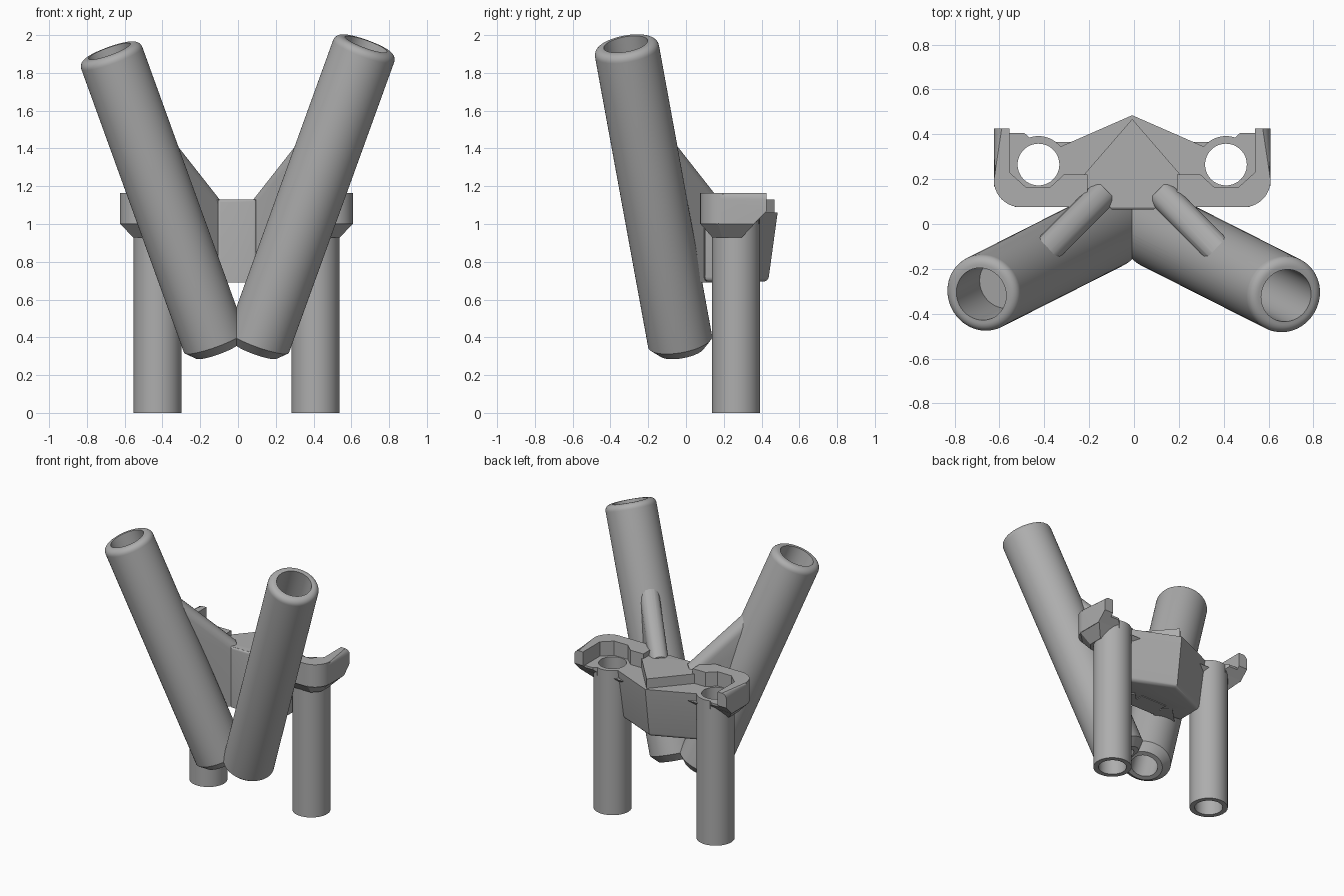
import bpy, bmesh, math
from mathutils import Vector, Matrix

old = bpy.data.objects.get("Cube")
if old:
    bpy.data.objects.remove(old, do_unlink=True)

MID = -0.008                      # symmetry plane
AXIS = Vector((0.362, -0.183, 1))  # lean of the angled tubes

grey = bpy.data.materials.new("plain grey")
grey.use_nodes = True
COLOUR = (0.42, 0.42, 0.42, 1)
grey.diffuse_color = COLOUR
grey.node_tree.nodes["Principled BSDF"].inputs["Base Color"].default_value = COLOUR


def finish(name, bm, matrix=Matrix()):
    bm.transform(Matrix.Translation((MID, 0, 0)) @ matrix)
    bmesh.ops.recalc_face_normals(bm, faces=bm.faces)
    mesh = bpy.data.meshes.new(name)
    bm.to_mesh(mesh)
    bm.free()
    mesh.materials.append(grey)
    obj = bpy.data.objects.new(name, mesh)
    bpy.context.collection.objects.link(obj)
    return obj


def loft(name, low, high, z0, z1, matrix=Matrix(), soften=None, width=0.03):
    """Solid between two matching outlines; soften picks edges to round."""
    bm = bmesh.new()
    a = [bm.verts.new((x, y, z0)) for x, y in low]
    b = [bm.verts.new((x, y, z1)) for x, y in high]
    bm.faces.new(a)
    bm.faces.new(b)
    for i in range(len(a)):
        j = (i + 1) % len(a)
        bm.faces.new((a[i], a[j], b[j], b[i]))
    if soften:
        edges = [e for e in bm.edges if soften(*[v.co for v in e.verts])]
        bmesh.ops.bevel(bm, geom=edges, offset=width, segments=4,
                        profile=0.5, affect='EDGES')
    return finish(name, bm, matrix)


def prism(name, pts, z0, z1, **kw):
    return loft(name, pts, pts, z0, z1, **kw)


def lathe(name, profile, matrix=Matrix(), steps=64):
    """Solid of revolution with flat ends from (radius, height) pairs."""
    bm = bmesh.new()
    rings = []
    for r, z in profile:
        rings.append([bm.verts.new((r * math.cos(t), r * math.sin(t), z))
                      for t in (2 * math.pi * i / steps for i in range(steps))])
    bm.faces.new(rings[0])
    bm.faces.new(rings[-1])
    for p, q in zip(rings, rings[1:]):
        for i in range(steps):
            j = (i + 1) % steps
            bm.faces.new((p[i], p[j], q[j], q[i]))
    return finish(name, bm, matrix)


def select(obj):
    bpy.ops.object.select_all(action='DESELECT')
    obj.select_set(True)
    bpy.context.view_layer.objects.active = obj


def cut(obj, cutters):
    select(obj)
    for c in cutters:
        mod = obj.modifiers.new("cut", 'BOOLEAN')
        mod.operation = 'DIFFERENCE'
        mod.solver = 'EXACT'
        mod.object = c
        bpy.ops.object.modifier_apply(modifier=mod.name)


def both(pts):
    """Close a right-hand half outline with its mirror image."""
    return pts + [(-x, y) for x, y in reversed(pts) if abs(x) > 1e-6]


parts, lean_bores, post_bores, bar_cuts = [], [], [], []

# Angled tubes, their bores and the webs that brace them
webs, tubes = [], []
for s, side, length, depth in ((1, "left", 1.75, 1.5), (-1, "right", 1.71, 0.31)):
    lean = Vector((s * AXIS.x, AXIS.y, AXIS.z))
    foot = Vector((s * 0.342, -0.145, 1)) - 0.67 * lean
    place = Matrix.Translation(foot) @ lean.to_track_quat('Z', 'Y').to_matrix().to_4x4()
    R, f = 0.172, 0.04
    rim = [(R - f + f * math.cos(t), length - f + f * math.sin(t))
           for t in (math.pi / 2 * i / 6 for i in range(7))]
    tubes.append(lathe(side + "_angled_tube", [(0.122, 0), (R, 0.05)] + rim, place))
    for r, z0, z1 in ((0.118, length - depth, length + 0.1), (0.09, -0.1, 0.3)):
        lean_bores.append(lathe("bore", [(r, z0), (r, z1)], place))

    # web profile is drawn along a diagonal upright plane
    along = Vector((s, -1, 0)).normalized()
    up = Vector((0, 0, 1))
    basis = Matrix((along, up, along.cross(up))).transposed().to_4x4()
    plane = Matrix.Translation((s * 0.115, 0.15, 0)) @ basis
    webs.append(prism(side + "_web",
                      [(0, 0.69), (0, 1.14), (0.5, 1.59), (0.45, 1.3), (0.3, 0.69)],
                      -0.065, 0.065, matrix=plane, width=0.055,
                      soften=lambda a, b: min(a.y, b.y) > 1.1 and abs(a.z - b.z) < 0.01
                      and min(a.x, b.x) < 0.1 and max(a.x, b.x) > 0.4))
for obj in tubes + webs:
    cut(obj, lean_bores)
parts += tubes + webs

# Upright posts
posts = []
for s, side in ((1, "left"), (-1, "right")):
    place = Matrix.Translation((s * 0.418, 0.265, 0))
    posts.append(lathe(side + "_post", [(0.127, 0), (0.127, 1.06)], place))
    post_bores.append(lathe("bore", [(0.093, -0.1), (0.093, 1.4)], place))

# Cross bar with rounded corners and turned-back arms
corner = [(0.497 + 0.12 * math.cos(t), 0.195 - 0.12 * math.sin(t))
          for t in (math.pi / 2 * i / 10 for i in range(11))]
half = [(0, 0.33), (0.3, 0.33), (0.43, 0.36), (0.48, 0.405), (0.547, 0.405),
        (0.547, 0.425), (0.617, 0.425)] + corner
bar = prism("cross_bar", both(half), 1.0, 1.165, width=0.035,
            soften=lambda a, b: min(a.z, b.z) > 1.1 and min(a.y, b.y) < 0.2
            or (min(a.z, b.z) > 1.1 and min(abs(a.x), abs(b.x)) > 0.61))

# Pockets around the posts, lowered middle and sloped arm ends
for s in (1, -1):
    pocket = [(0.1, 0.22), (0.305, 0.22), (0.365, 0.165), (0.475, 0.165),
              (0.547, 0.23), (0.547, 0.6), (0.1, 0.6)]
    bar_cuts.append(prism("pocket", [(s * x, y) for x, y in pocket], 1.06, 1.4))
    upright = Matrix(((0, 0, 1, 0), (1, 0, 0, 0), (0, 1, 0, 0), (0, 0, 0, 1)))
    lo, hi = sorted((s * 0.46, s * 0.8))
    bar_cuts.append(prism("slope", [(0.36, 1.0), (0.46, 1.1), (0.46, 0.8), (0.36, 0.8)],
                          lo, hi, matrix=upright))
bar_cuts.append(prism("dip", [(-0.2, -0.2), (0.2, -0.2), (0.2, 0.7), (-0.2, 0.7)], 1.13, 1.4))
cut(bar, bar_cuts + post_bores)
parts.append(bar)

# Tapered collars under the bar ends
collars = []
for s, side in ((1, "left"), (-1, "right")):
    low = [(0.3, 0.14), (0.5, 0.14), (0.547, 0.19), (0.547, 0.295), (0.3, 0.295)]
    high = [(0.26, 0.075), (0.52, 0.075), (0.617, 0.17), (0.617, 0.365), (0.26, 0.365)]
    collars.append(loft(side + "_collar", [(s * x, y) for x, y in low],
                        [(s * x, y) for x, y in high], 0.928, 1.003))

# Central block, pointed at the back and tapering downwards
low = both([(0, 0.435), (0.31, 0.3), (0.31, 0.1), (0.1, 0.08)])
high = both([(0, 0.485), (0.32, 0.345), (0.32, 0.1), (0.1, 0.08)])
block = loft("central_block", low, high, 0.695, 1.06, width=0.025,
             soften=lambda a, b: max(a.z, b.z) < 0.8)
for obj in posts + collars + [block]:
    cut(obj, post_bores)
    parts.append(obj)

# Raised arrow on the block and the front plate
parts.append(prism("raised_arrow",
                   both([(0, 0.468), (0.215, 0.22), (0.2, 0.09)]), 1.0, 1.13))
parts.append(prism("front_plate",
                   [(-0.1, 0.064), (0.105, 0.064), (0.105, 0.2), (-0.1, 0.2)],
                   0.69, 1.13, width=0.015,
                   soften=lambda a, b: a.y < 0.1 and b.y < 0.1 and max(a.z, b.z) > 1))

for c in lean_bores + post_bores + bar_cuts:
    bpy.data.objects.remove(c, do_unlink=True)
for obj in parts:
    select(obj)
    bpy.ops.object.shade_smooth_by_angle(angle=math.radians(30))
